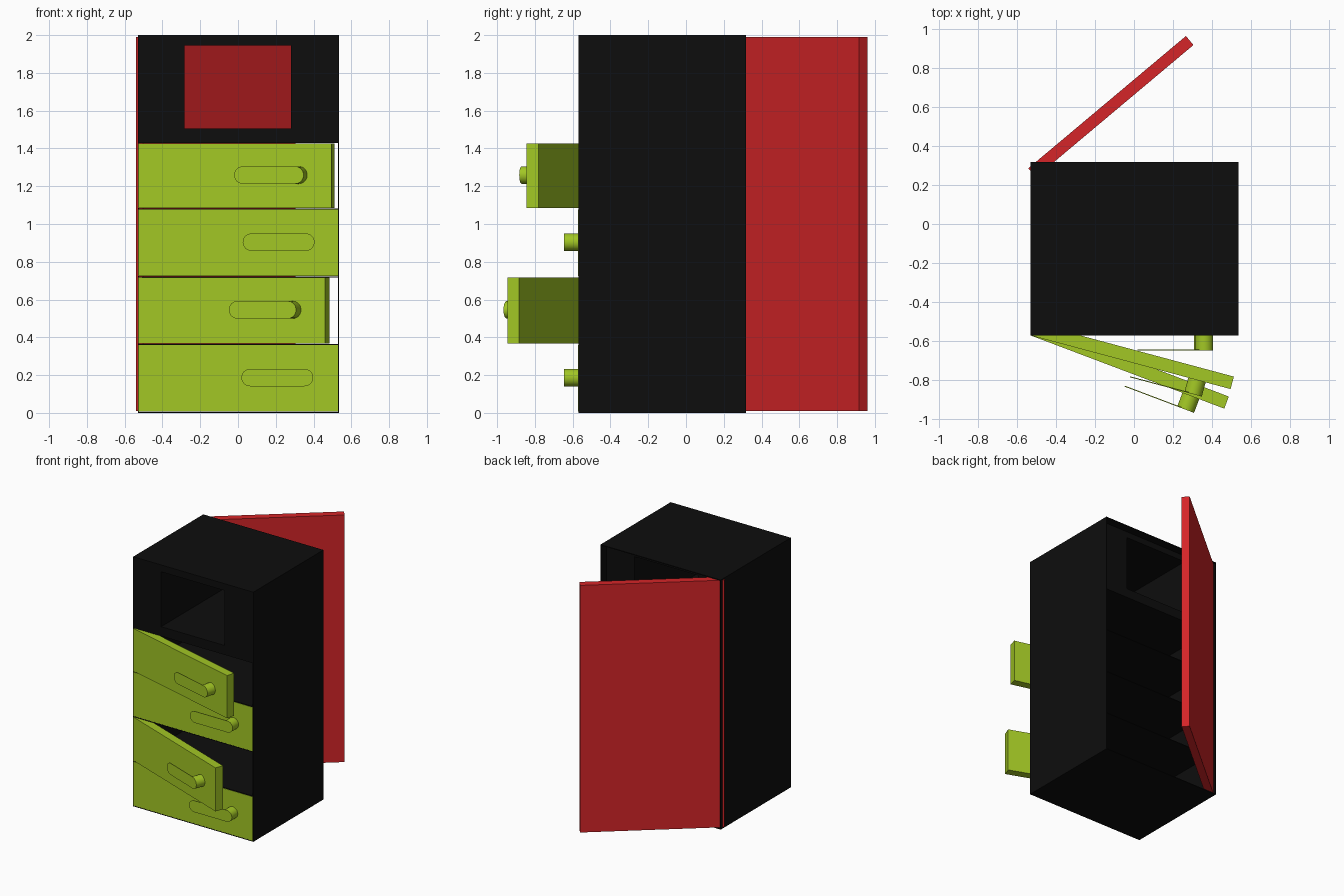
import bpy, bmesh, math
from mathutils import Matrix, Vector

if "Cube" in bpy.data.objects:
    bpy.data.objects.remove(bpy.data.objects["Cube"])


def material(name, rgb):
    m = bpy.data.materials.new(name)
    m.diffuse_color = (*rgb, 1)
    m.use_nodes = True
    m.node_tree.nodes["Principled BSDF"].inputs["Base Color"].default_value = m.diffuse_color
    return m


BLACK = material("black", (0.004, 0.004, 0.004))
GREEN = material("lime green", (0.36, 0.57, 0.018))
RED = material("red", (0.66, 0.018, 0.021))


def finish(bm, name, mat, matrix=None):
    bmesh.ops.recalc_face_normals(bm, faces=bm.faces)
    me = bpy.data.meshes.new(name)
    bm.to_mesh(me)
    bm.free()
    me.materials.append(mat)
    ob = bpy.data.objects.new(name, me)
    bpy.context.collection.objects.link(ob)
    if matrix:
        ob.matrix_world = matrix
    return ob


def box(name, mat, x, y, z, matrix=None):
    bm = bmesh.new()
    bmesh.ops.create_cube(bm, size=1)
    for v in bm.verts:
        v.co = Vector([(r[0] + r[1]) / 2 + c * (r[1] - r[0]) for c, r in zip(v.co, (x, y, z))])
    return finish(bm, name, mat, matrix)


def extruded(name, mat, outline, y0, y1, matrix):
    """Extrude an (x, z) outline from y0 to y1, smoothing its round sides."""
    bm = bmesh.new()
    a = [bm.verts.new((x, y0, z)) for x, z in outline]
    b = [bm.verts.new((x, y1, z)) for x, z in outline]
    bm.faces.new(a)
    bm.faces.new(b)
    for i in range(len(a)):
        j = (i + 1) % len(a)
        bm.faces.new((a[i], a[j], b[j], b[i])).smooth = True
    ob = finish(bm, name, mat, matrix)
    bpy.ops.object.select_all(action='DESELECT')
    ob.select_set(True)
    bpy.context.view_layer.objects.active = ob
    bpy.ops.object.shade_smooth_by_angle(angle=math.radians(35))
    return ob


def arc(cx, cz, r, a0, a1, n):
    return [(cx + r * math.cos(math.radians(a0 + (a1 - a0) * i / n)),
             cz + r * math.sin(math.radians(a0 + (a1 - a0) * i / n))) for i in range(n + 1)]


L, R, F, B, IN = -0.53, 0.535, -0.57, 0.318, 0.25
T = 0.006
LEVELS = [0.003, 0.363, 0.72, 1.08, 1.43]

# Cabinet shell: thin sides, top and bottom
box("left_wall", BLACK, (L, L + T), (F, B), (0, 2))
box("right_wall", BLACK, (R - T, R), (F, B), (0, 2))
box("bottom_panel", BLACK, (L + T, R - T), (F, B), (0, T))
box("top_panel", BLACK, (L + T, R - T), (F, B), (2 - T, 2))

# Shelves stop short of the back to leave a recess for the rear door
for z in LEVELS[1:4]:
    box("shelf", BLACK, (L + T, R - T), (F, IN), (z - T / 2, z + T / 2))

# Upper block with a rectangular tunnel from front to back
bm = bmesh.new()
rings = []
for y in (F, IN):
    for x0, x1, z0, z1 in ((L + T, R - T, 1.43, 2 - T), (-0.283, 0.28, 1.505, 1.945)):
        rings.append([bm.verts.new((x, y, z)) for x, z in ((x0, z0), (x1, z0), (x1, z1), (x0, z1))])
for p, q in ((0, 1), (2, 3), (0, 2), (1, 3)):
    for i in range(4):
        j = (i + 1) % 4
        bm.faces.new((rings[p][i], rings[p][j], rings[q][j], rings[q][i]))
finish(bm, "upper_block", BLACK)

# Compartment doors hinged at the front left corner: swing angle and handle start
WIDTH, DEPTH = 1.054, 0.066
for i, (angle, start) in enumerate(((0, 0.545), (20.7, 0.54), (0, 0.552), (15, 0.545))):
    z0, z1 = LEVELS[i] + 0.004, LEVELS[i + 1] - 0.004
    hinge = Matrix.Translation((L + T / 2, F - 0.001, 0)) @ Matrix.Rotation(math.radians(-angle), 4, 'Z')
    box("compartment_door", GREEN, (0, WIDTH + T / 2), (0, DEPTH), (z0, z1), hinge)
    # Handle: thin rounded plate held by a round post at its right end
    zc, r, length = (z0 + z1) / 2 + 0.004, 0.046, 0.38
    x0, x1 = start + r, start + length - r
    plate = arc(x1, zc, r, -90, 90, 16) + arc(x0, zc, r, 90, 270, 16)
    extruded("handle_plate", GREEN, plate, -0.075, -0.07, hinge)
    extruded("handle_post", GREEN, arc(x1, zc, r, 0, 360, 32)[:-1], -0.0705, 0.001, hinge)

# Rear door standing open on the left hinge
rear = Matrix.Translation((-0.541, 0.285, 0)) @ Matrix.Rotation(math.radians(40), 4, 'Z')
box("rear_door", RED, (0, 1.053), (-0.06, 0), (0.01, 1.99), rear)
